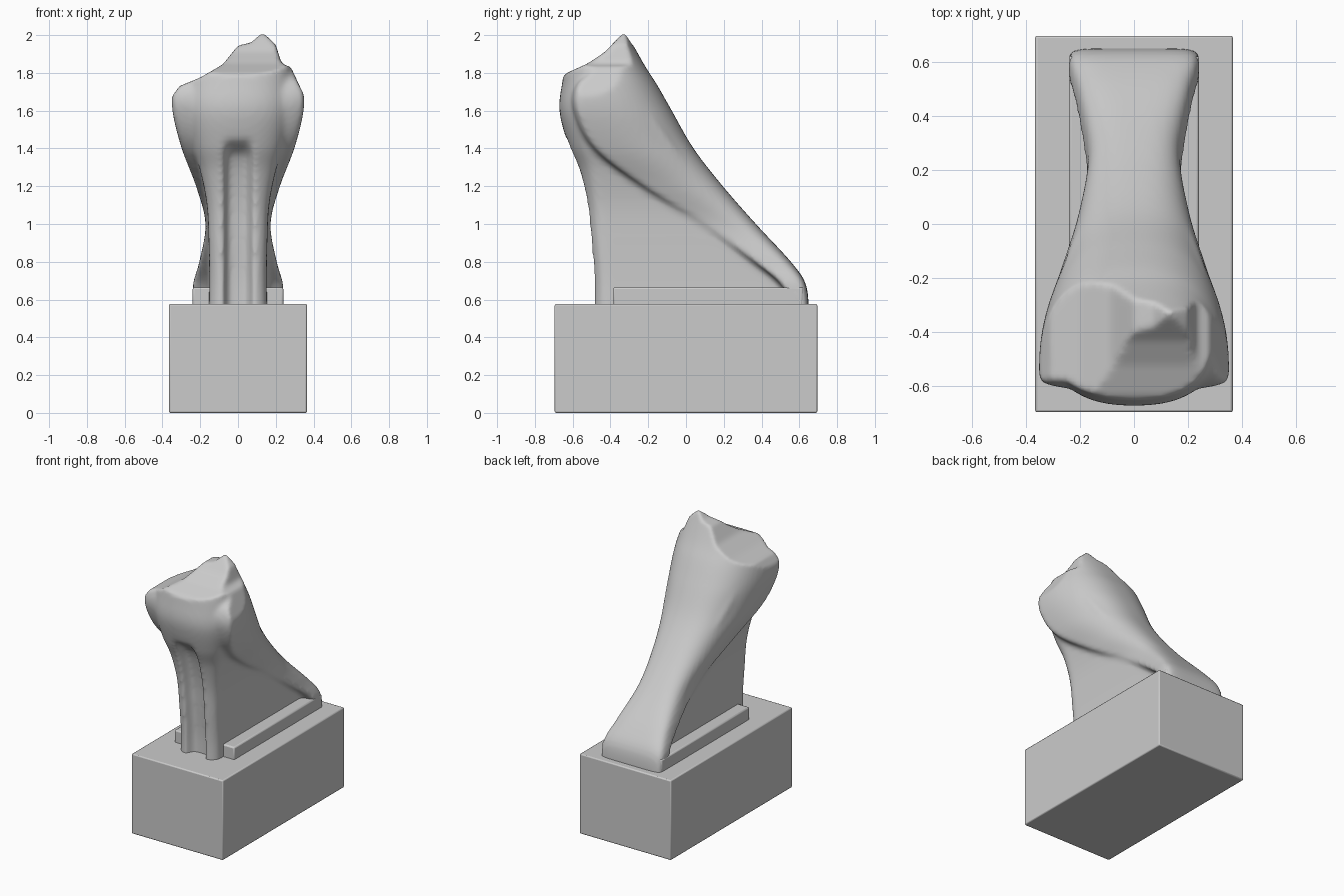
import bpy, bmesh, math
from mathutils import Vector

if "Cube" in bpy.data.objects:
    bpy.data.objects.remove(bpy.data.objects["Cube"])


def add_box(name, x, y0, y1, z0, z1, bevel):
    bpy.ops.mesh.primitive_cube_add(size=1, location=(0, (y0 + y1) / 2, (z0 + z1) / 2))
    ob = bpy.context.object
    ob.name = name
    ob.scale = (2 * x, y1 - y0, z1 - z0)
    bpy.ops.object.transform_apply(location=True, rotation=False, scale=True)
    mod = ob.modifiers.new("bevel", 'BEVEL')
    mod.width, mod.segments = bevel, 2
    bpy.ops.object.shade_smooth_by_angle(angle=math.radians(35))
    return ob


def catmull(rows, steps):
    out = []
    for i in range(len(rows) - 1):
        p = [rows[max(0, min(len(rows) - 1, i + k))] for k in (-1, 0, 1, 2)]
        for s in range(steps):
            t = s / steps
            out.append([0.5 * (2 * b + (c - a) * t + (2 * a - 5 * b + 4 * c - d) * t * t
                               + (3 * b - a - 3 * c + d) * t ** 3) for a, b, c, d in zip(*p)])
    return out + [list(rows[-1])]


def lerp_table(tab, v):
    if v <= tab[0][0]:
        return tab[0][1]
    for (a, p), (b, q) in zip(tab, tab[1:]):
        if v <= b:
            return p + (q - p) * (v - a) / (b - a)
    return tab[-1][1]


def spow(v, e):
    return math.copysign(abs(v) ** e, v)


def smooth(a, b, v):
    t = max(0, min(1, (v - a) / (b - a)))
    return t * t * (3 - 2 * t)


def loft(bm, stations, groove=False, n=96):
    """Stack of horizontal rounded sections: z, half width, front y, front depth, back y, back depth, exponent."""
    rings = []
    for z, w, yf, df, yb, db, e in catmull(stations, 6):
        ring = []
        for i in range(n):
            a = 2 * math.pi * i / n
            x, s = w * spow(math.cos(a), 2 / e), spow(math.sin(a), 2 / e)
            y = yf + df + df * s if s < 0 else yb - db + db * s
            if groove and s < 0:
                y += 0.07 * (1 - smooth(0.045, 0.085, abs(x))) * (1 - smooth(1.36, 1.46, z))
            ring.append(bm.verts.new((x, y, z)))
        rings.append(ring)
    for r, q in zip(rings, rings[1:]):
        for i in range(n):
            j = (i + 1) % n
            bm.faces.new((r[i], r[j], q[j], q[i]))
    bm.faces.new(rings[0][::-1])
    bm.faces.new(rings[-1])


# Plinth and the ledge under the sculpture
add_box("plinth", 0.365, -0.695, 0.695, 0, 0.577, 0.008)
add_box("ledge", 0.24, -0.385, 0.62, 0.55, 0.665, 0.01)

# Neck with grooved front column, and the flaring mane behind it
bm = bmesh.new()
loft(bm, [(0.50, .155, -.495, .10, .60, .08, 2.8),
          (0.70, .152, -.495, .10, .55, .08, 2.8),
          (0.90, .155, -.51, .10, .40, .08, 2.8),
          (1.10, .165, -.53, .11, .20, .08, 2.7),
          (1.28, .20, -.57, .13, .08, .08, 2.5),
          (1.42, .245, -.625, .16, -.02, .10, 2.4),
          (1.60, .285, -.67, .18, -.12, .14, 2.3),
          (1.75, .285, -.655, .18, -.20, .16, 2.3),
          (1.88, .275, -.63, .17, -.265, .16, 2.3),
          (2.06, .26, -.60, .15, -.35, .09, 2.3)], groove=True)
loft(bm, [(0.54, .24, .57, .03, .65, .05, 6),
          (0.68, .238, .50, .03, .635, .09, 6),
          (0.80, .205, .35, .05, .555, .12, 4.5),
          (1.00, .172, .07, .05, .37, .20, 3.4),
          (1.20, .222, -.25, .05, .195, .36, 2.8),
          (1.40, .298, -.51, .05, .04, .46, 2.5),
          (1.60, .347, -.61, .05, -.075, .46, 2.4),
          (1.74, .342, -.595, .05, -.155, .38, 2.4),
          (1.85, .29, -.48, .05, -.225, .20, 2.4),
          (2.06, .24, -.43, .03, -.34, .06, 2.4)])
bmesh.ops.recalc_face_normals(bm, faces=bm.faces)
mesh = bpy.data.meshes.new("sculpture")
bm.to_mesh(mesh)
bm.free()
body = bpy.data.objects.new("sculpture", mesh)
bpy.context.collection.objects.link(body)


def fuse(ob, voxel, smoothing):
    r = ob.modifiers.new("fuse", 'REMESH')
    r.mode, r.voxel_size, r.use_smooth_shade = 'VOXEL', voxel, True
    s = ob.modifiers.new("soften", 'SMOOTH')
    s.factor, s.iterations = 0.5, smoothing
    dg = bpy.context.evaluated_depsgraph_get()
    new = bpy.data.meshes.new_from_object(ob.evaluated_get(dg))
    ob.modifiers.clear()
    ob.data = new


fuse(body, 0.013, 3)

# Broken, slanting top with an off-centre peak
across = [(-.36, 1.66), (-.31, 1.73), (-.20, 1.775), (-.08, 1.845), (0, 1.945), (.07, 1.96),
          (.13, 2.015), (.20, 1.95), (.23, 1.85), (.28, 1.83), (.35, 1.68)]
along = [(-.68, 1.76), (-.63, 1.80), (-.52, 1.85), (-.43, 1.91), (-.33, 2.015), (0, 2.05)]
for v in body.data.vertices:
    v.co.z = min(v.co.z, lerp_table(across, v.co.x), lerp_table(along, v.co.y))
fuse(body, 0.013, 4)
for p in body.data.polygons:
    p.use_smooth = True
